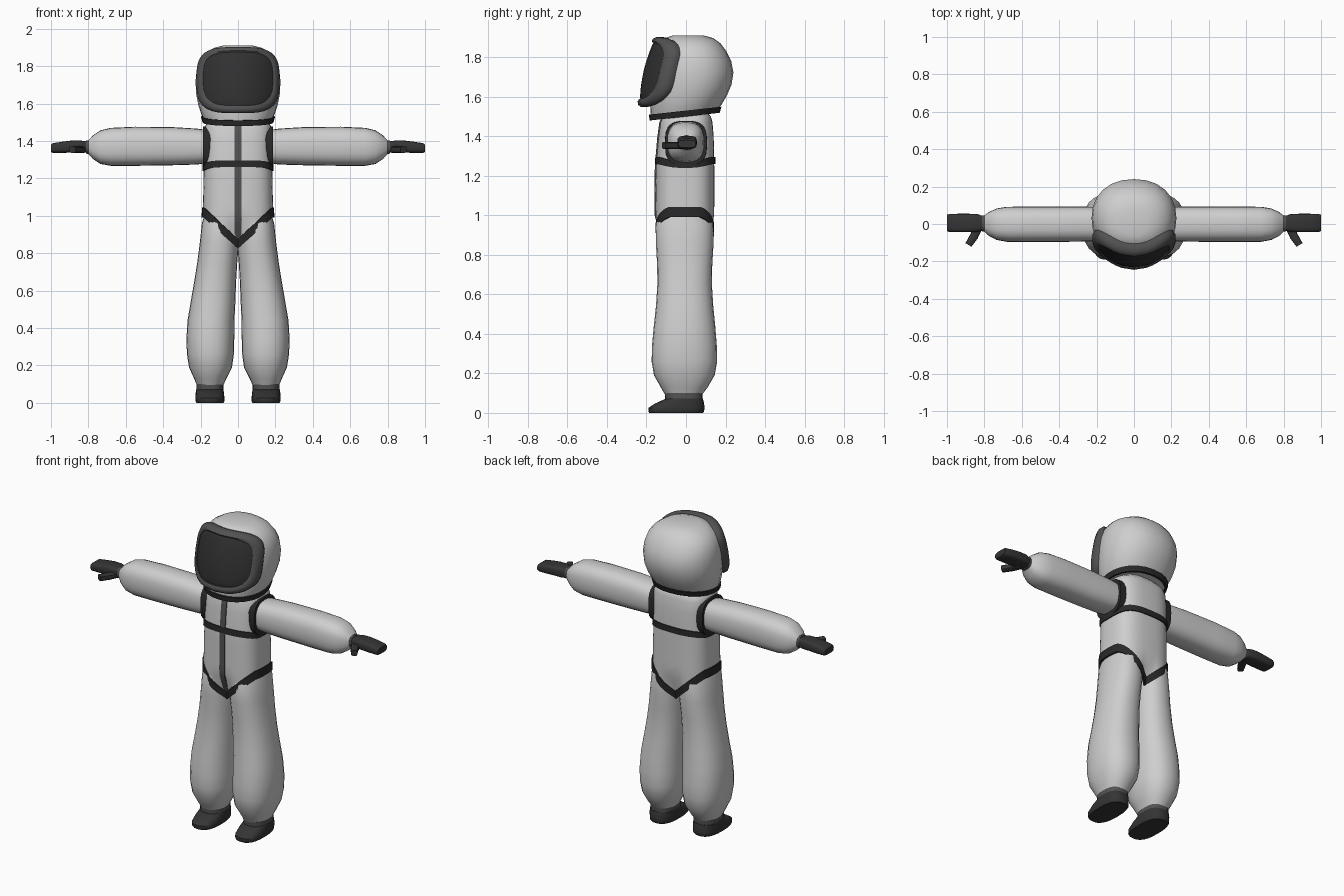
import bpy, bmesh, math


def material(name, v):
    m = bpy.data.materials.new(name)
    m.diffuse_color = (v, v, v, 1)
    return m


SUIT = material("suit light grey", 0.62)
SEAM = material("seam black", 0.022)
RIM = material("trim grey", 0.085)
VISOR = material("visor dark", 0.03)
BOOT = material("boot and glove dark", 0.035)


def spow(v, e):
    return math.copysign(abs(v) ** e, v)


def section(u0, u1, v0, v1, n=2.4, count=24):
    """Superellipse outline filling the box u0..u1, v0..v1."""
    out = []
    for i in range(count):
        a = 2 * math.pi * i / count
        out.append(((u0 + u1) / 2 + (u1 - u0) / 2 * spow(math.cos(a), 2 / n),
                    (v0 + v1) / 2 + (v1 - v0) / 2 * spow(math.sin(a), 2 / n)))
    return out


def loft(name, rings, mat, mirror=False, caps=True, closed=False, angle=40):
    """Skin a list of equal rings of 3D points."""
    bm = bmesh.new()
    vs = [[bm.verts.new(p) for p in r] for r in rings]
    n = len(rings[0])
    pairs = list(zip(vs, vs[1:])) + ([(vs[-1], vs[0])] if closed else [])
    for a, b in pairs:
        for i in range(n):
            j = (i + 1) % n
            bm.faces.new((a[i], a[j], b[j], b[i]))
    if caps and not closed:
        bm.faces.new(vs[0])
        bm.faces.new(vs[-1])
    bmesh.ops.recalc_face_normals(bm, faces=bm.faces)
    me = bpy.data.meshes.new(name)
    bm.to_mesh(me)
    bm.free()
    me.materials.append(mat)
    ob = bpy.data.objects.new(name, me)
    bpy.context.collection.objects.link(ob)
    bpy.ops.object.select_all(action='DESELECT')
    ob.select_set(True)
    bpy.context.view_layer.objects.active = ob
    bpy.ops.object.shade_smooth_by_angle(angle=math.radians(angle))
    if mirror:
        ob.modifiers.new("mirror", 'MIRROR').use_mirror_merge = False
    return ob


def upright(rows, n=2.4):
    """Rings stacked in z from rows of (z, x0, x1, y0, y1)."""
    return [[(x, y, z) for x, y in section(a, b, c, d, n)] for z, a, b, c, d in rows]


def sideways(rows, n=2.4):
    """Rings stacked along x from rows of (x, y0, y1, z0, z1)."""
    return [[(x, y, z) for y, z in section(a, b, c, d, n)] for x, a, b, c, d in rows]


# Torso surface: half width, front y and back y by height
TORSO = [(0.80, 0.197, -0.150, 0.140), (1.00, 0.188, -0.156, 0.143),
         (1.25, 0.183, -0.153, 0.143), (1.40, 0.181, -0.140, 0.140),
         (1.47, 0.179, -0.130, 0.134), (1.50, 0.166, -0.118, 0.126),
         (1.53, 0.120, -0.090, 0.100)]
COUNT = 48


def torso_point(a, z, off=0.0):
    for lo, hi in zip(TORSO, TORSO[1:]):
        if z <= hi[0]:
            break
    t = min(max((z - lo[0]) / (hi[0] - lo[0]), 0), 1)
    rx, y0, y1 = [p + (q - p) * t for p, q in zip(lo[1:], hi[1:])]
    x = (rx + off) * spow(math.cos(a), 2 / 2.9)
    y = (y0 + y1) / 2 + ((y1 - y0) / 2 + off) * spow(math.sin(a), 2 / 2.9)
    # shallow cleft where the legs divide
    y *= 1 - 0.32 * min(max((1.0 - z) / 0.15, 0), 1) * math.exp(-(x / 0.05) ** 2)
    return (x, y, z)


ANGLES = [2 * math.pi * i / COUNT for i in range(COUNT)]


def belt_z(a):
    return 0.852 + 0.165 * min(abs(torso_point(a, 0.97)[0]) / 0.18, 1)


def chest_z(a):
    return 1.278 - 0.02 * abs(math.cos(a)) ** 4


rings = []
for i in range(9):
    rings.append([torso_point(a, (belt_z(a) - 0.015) * (1 - i / 8) + 1.25 * i / 8)
                  for a in ANGLES])
for z in (1.33, 1.40, 1.47, 1.50, 1.53):
    rings.append([torso_point(a, z) for a in ANGLES])
loft("torso", rings, SUIT, caps=False)


# Belt and chest band wrapped on the torso
def band(name, centre, half):
    rows = [(-half, -0.012), (-half, 0.006), (half, 0.006), (half, -0.012)]
    loft(name, [[torso_point(a, centre(a) + dz, off) for a in ANGLES] for dz, off in rows],
         SEAM, closed=True)


band("pointed_belt", belt_z, 0.026)
band("chest_band", chest_z, 0.018)

# Front zip strip
zip_rings = []
for i in range(17):
    z = 0.87 + 0.64 * i / 16
    y = torso_point(-math.pi / 2, z)[1]
    zip_rings.append([(-0.018, y + 0.004, z), (-0.018, y - 0.005, z),
                      (0.018, y - 0.005, z), (0.018, y + 0.004, z)])
loft("front_zip", zip_rings, RIM)

# Legs
loft("leg", upright([
    (0.09, 0.080, 0.218, -0.105, 0.080), (0.13, 0.062, 0.235, -0.128, 0.110),
    (0.19, 0.032, 0.262, -0.162, 0.145), (0.26, 0.022, 0.273, -0.174, 0.158),
    (0.34, 0.020, 0.276, -0.172, 0.156), (0.44, 0.019, 0.270, -0.163, 0.148),
    (0.54, 0.014, 0.253, -0.152, 0.138), (0.65, 0.010, 0.234, -0.145, 0.131),
    (0.75, 0.004, 0.218, -0.146, 0.133), (0.85, -0.004, 0.205, -0.152, 0.139),
    (0.96, -0.004, 0.193, -0.152, 0.138), (1.05, 0.02, 0.165, -0.115, 0.105)], 2.3),
    SUIT, mirror=True)

# Ankle cuffs and boots
loft("ankle_cuff", upright([
    (0.065, 0.078, 0.222, -0.105, 0.082), (0.100, 0.078, 0.222, -0.108, 0.084),
    (0.104, 0.085, 0.214, -0.100, 0.076)], 2.5), RIM, mirror=True)
loft("boot", upright([
    (0.0, 0.078, 0.222, -0.186, 0.086), (0.008, 0.073, 0.227, -0.191, 0.092),
    (0.026, 0.073, 0.228, -0.190, 0.093), (0.048, 0.074, 0.227, -0.155, 0.092),
    (0.072, 0.078, 0.223, -0.102, 0.085)], 2.6), BOOT, mirror=True)

# Arms
loft("arm", sideways([
    (0.14, -0.088, 0.088, 1.285, 1.455), (0.22, -0.093, 0.092, 1.274, 1.466),
    (0.35, -0.095, 0.093, 1.270, 1.474), (0.55, -0.096, 0.093, 1.267, 1.476),
    (0.68, -0.095, 0.092, 1.267, 1.470), (0.735, -0.085, 0.083, 1.277, 1.457),
    (0.775, -0.064, 0.064, 1.303, 1.430), (0.800, -0.042, 0.046, 1.330, 1.403)], 2.6),
    SUIT, mirror=True)

# Shoulder seams around the sleeves
loft("shoulder_seam", sideways([
    (0.135, -0.085, 0.085, 1.28, 1.45), (0.135, -0.107, 0.107, 1.252, 1.479),
    (0.188, -0.106, 0.106, 1.254, 1.478), (0.188, -0.085, 0.085, 1.28, 1.45)], 3),
    SEAM, mirror=True, closed=True)

# Wrist cuffs, hands and thumbs
loft("wrist_cuff", sideways([
    (0.785, -0.040, 0.046, 1.330, 1.404), (0.812, -0.040, 0.046, 1.332, 1.403)]),
    RIM, mirror=True)
loft("hand", sideways([
    (0.800, -0.034, 0.040, 1.338, 1.396), (0.840, -0.042, 0.054, 1.338, 1.402),
    (0.890, -0.044, 0.055, 1.338, 1.402), (0.940, -0.044, 0.055, 1.336, 1.396),
    (0.990, -0.042, 0.053, 1.336, 1.388), (1.000, -0.038, 0.049, 1.342, 1.380)], 3.5),
    BOOT, mirror=True)
thumb = []
for x, y, w in ((0.83, -0.01, 0.024), (0.855, -0.065, 0.023), (0.885, -0.112, 0.019)):
    thumb.append([(x + 0.85 * u, y + 0.5 * u, 1.354 + v)
                  for u, v in section(-w, w, -0.018, 0.018, 3.5, 12)])
loft("thumb", thumb, BOOT, mirror=True)


# Helmet, with its lower edge tilted up toward the back
def tilt(ring):
    return [(x, y, z + 0.11 * y * min(max((1.75 - z) / 0.2, 0), 1)) for x, y, z in ring]


helmet = [(1.515, 0.182, -0.176, 0.162), (1.545, 0.197, -0.180, 0.183),
          (1.59, 0.212, -0.182, 0.208), (1.65, 0.224, -0.182, 0.231),
          (1.72, 0.227, -0.178, 0.240), (1.78, 0.221, -0.168, 0.229),
          (1.83, 0.205, -0.150, 0.205), (1.87, 0.174, -0.130, 0.175),
          (1.897, 0.130, -0.105, 0.138), (1.911, 0.075, -0.065, 0.085)]
loft("helmet", [tilt(r) for r in upright([(z, -x, x, a, b) for z, x, a, b in helmet], 2.2)],
     SUIT)
loft("neck_ring", [tilt(r) for r in upright([
    (1.500, -0.178, 0.178, -0.172, 0.158), (1.500, -0.190, 0.190, -0.184, 0.170),
    (1.530, -0.198, 0.198, -0.188, 0.180), (1.530, -0.180, 0.180, -0.170, 0.160)], 2.2)],
    SEAM, closed=True)


# Visor: a curved rounded rectangle inside a raised rim
def visor_y(x, z):
    s = (z - 1.57) / 0.31
    return -0.233 + 0.07 * s * abs(s) + 2.4 * x * x


def visor_ring(grow, dy, scale=1.0):
    rx, rz = (0.188 + grow) * scale, (0.143 + grow) * scale
    zc = 1.732 - 0.2 * grow
    return [(x, visor_y(x, z) + dy, z)
            for x, z in section(-rx, rx, zc - rz, zc + rz, 3.4, 40)]


loft("visor", [visor_ring(0.006, 0.004)] +
     [visor_ring(0, 0, s) for s in (0.95, 0.8, 0.6, 0.4, 0.2, 0.05)], VISOR)
loft("visor_rim", [visor_ring(g, d) for g, d in (
    (0, 0.02), (0, -0.004), (0.010, -0.012), (0.024, -0.010),
    (0.034, 0.004), (0.034, 0.030), (0.022, 0.060), (0.005, 0.050))],
    RIM, closed=True, angle=50)
